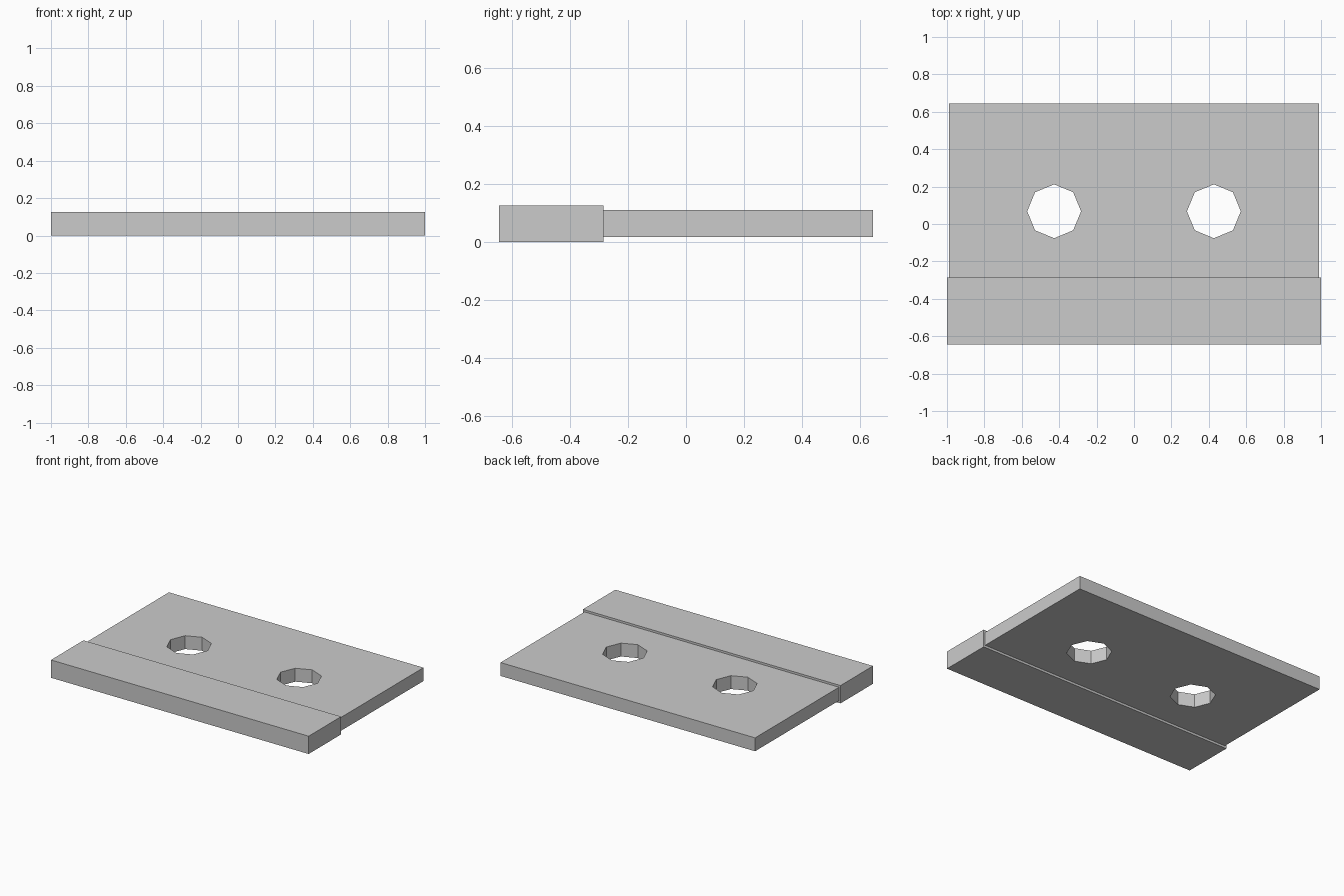
import bpy
from math import cos, sin, pi

if "Cube" in bpy.data.objects:
    bpy.data.objects.remove(bpy.data.objects["Cube"])


def slab(name, outlines, z0, z1):
    """Flat slab from closed outlines; inner outlines become holes."""
    curve = bpy.data.curves.new(name, 'CURVE')
    curve.dimensions = '2D'
    curve.fill_mode = 'BOTH'
    curve.extrude = (z1 - z0) / 2
    for pts in outlines:
        spline = curve.splines.new('POLY')
        spline.points.add(len(pts) - 1)
        for p, (x, y) in zip(spline.points, pts):
            p.co = (x, y, 0, 1)
        spline.use_cyclic_u = True
        spline.use_smooth = False
    ob = bpy.data.objects.new(name, curve)
    ob.location.z = (z0 + z1) / 2
    bpy.context.collection.objects.link(ob)
    bpy.ops.object.select_all(action='DESELECT')
    ob.select_set(True)
    bpy.context.view_layer.objects.active = ob
    bpy.ops.object.convert(target='MESH')
    bpy.ops.object.shade_flat()


def rectangle(half_x, y0, y1):
    return [(-half_x, y0), (half_x, y0), (half_x, y1), (-half_x, y1)]


def octagon(cx, cy, r):
    return [(cx + r * cos(i * pi / 4), cy + r * sin(i * pi / 4)) for i in range(8)]


# Thicker front edge bar
slab("front_bar", [rectangle(1.0, -0.645, -0.285)], 0.0, 0.125)

# Thinner plate with two octagonal through holes
holes = [octagon(side * 0.427, 0.068, 0.144) for side in (-1, 1)]
slab("drilled_plate", [rectangle(0.988, -0.285, 0.645)] + holes, 0.016, 0.11)
